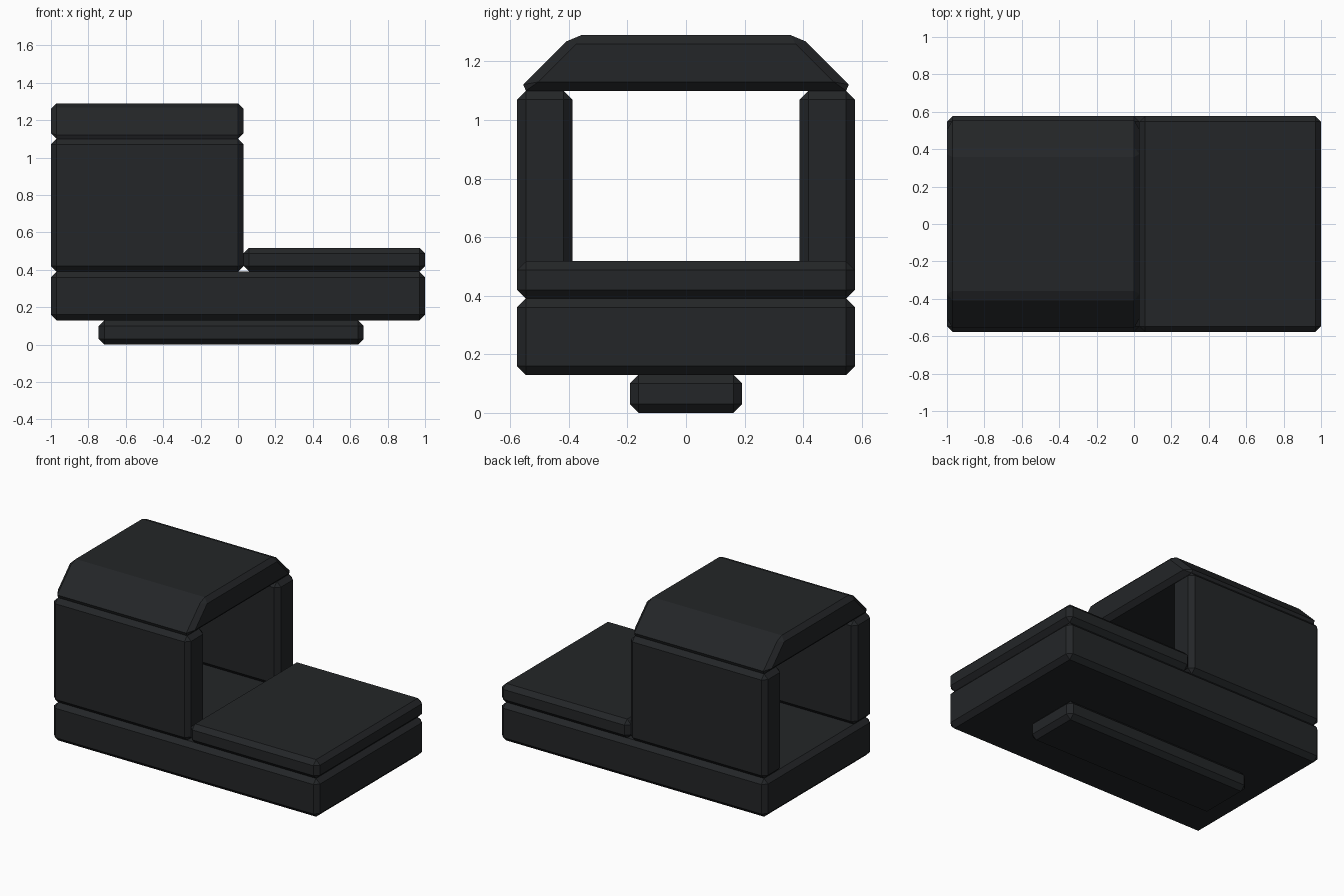
import bpy, bmesh

if "Cube" in bpy.data.objects:
    bpy.data.objects.remove(bpy.data.objects["Cube"])

paint = bpy.data.materials.new("dark_paint")
paint.diffuse_color = (0.017, 0.019, 0.021, 1)
paint.use_nodes = True
paint.node_tree.nodes["Principled BSDF"].inputs["Base Color"].default_value = paint.diffuse_color
BEVEL = 0.03


def prism(name, x0, x1, profile):
    """Extrude a (y, z) profile along x and chamfer every edge."""
    bm = bmesh.new()
    face = bm.faces.new([bm.verts.new((x0, y, z)) for y, z in profile])
    ext = bmesh.ops.extrude_face_region(bm, geom=[face])
    moved = [v for v in ext["geom"] if isinstance(v, bmesh.types.BMVert)]
    bmesh.ops.translate(bm, verts=moved, vec=(x1 - x0, 0, 0))
    if not any(f.calc_center_median().x < x0 + 1e-5 for f in bm.faces):
        bm.faces.new([bm.verts[i] for i in range(len(profile))])
    bmesh.ops.recalc_face_normals(bm, faces=bm.faces)
    mesh = bpy.data.meshes.new(name)
    bm.to_mesh(mesh)
    bm.free()
    mesh.materials.append(paint)
    obj = bpy.data.objects.new(name, mesh)
    bpy.context.collection.objects.link(obj)
    mod = obj.modifiers.new("chamfer", "BEVEL")
    mod.width = BEVEL
    mod.segments = 1
    mod.limit_method = "NONE"
    return obj


def block(name, x0, x1, y0, y1, z0, z1):
    return prism(name, x0, x1, [(y0, z0), (y1, z0), (y1, z1), (y0, z1)])


HALF = 0.577

# Bottom rail, base slab and raised deck
block("bottom_rail", -0.745, 0.672, -0.192, 0.192, 0, 0.13)
block("base", -1, 1, -HALF, HALF, 0.13, 0.39)
block("deck", 0.03, 1, -HALF, HALF, 0.39, 0.518)

# Side walls of the open tunnel
for side, y0, y1 in (("front", -HALF, -0.388), ("back", 0.388, HALF)):
    block(side + "_wall", -1, 0.03, y0, y1, 0.39, 1.1)

# Roof with sloped sides
prism("roof", -1, 0.03, [(-HALF, 1.1), (HALF, 1.1), (0.387, 1.29), (-0.387, 1.29)])
